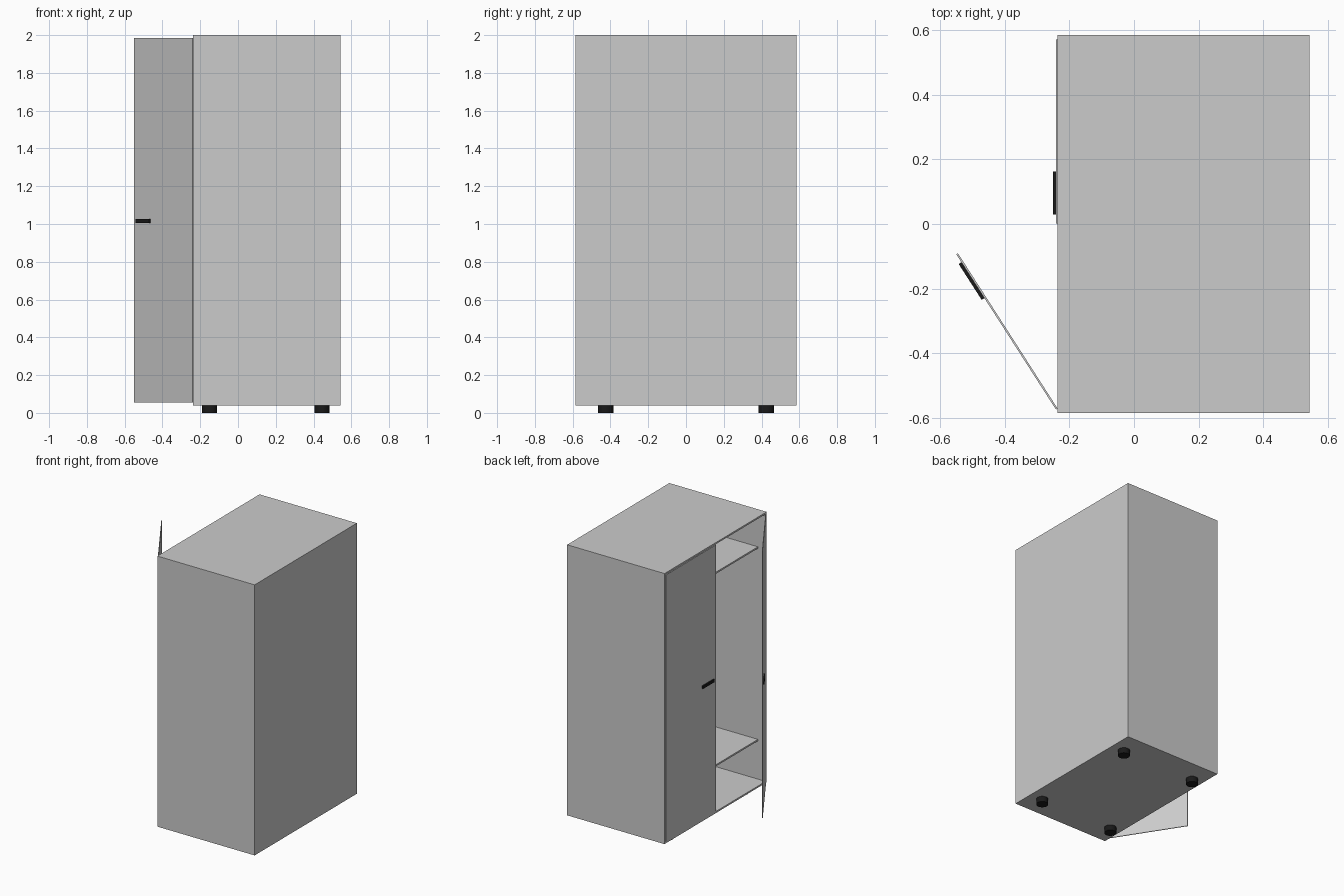
import bpy, bmesh, math
from mathutils import Matrix, Vector

if "Cube" in bpy.data.objects:
    bpy.data.objects.remove(bpy.data.objects["Cube"])

black = bpy.data.materials.new("black")
black.diffuse_color = (0.01, 0.01, 0.01, 1)
black.use_nodes = True
black.node_tree.nodes["Principled BSDF"].inputs["Base Color"].default_value = black.diffuse_color

X0, X1, HY = -0.237, 0.543, 0.585   # carcass front edge, back, half width
Z0, Z1, T = 0.04, 2.0, 0.012        # bottom, top, panel thickness


def finish(name, bm, mat=None):
    me = bpy.data.meshes.new(name)
    bm.to_mesh(me)
    bm.free()
    ob = bpy.data.objects.new(name, me)
    bpy.context.collection.objects.link(ob)
    if mat:
        me.materials.append(mat)
    return ob


def box_bm(lo, hi):
    bm = bmesh.new()
    bmesh.ops.create_cube(bm, size=1)
    lo, hi = Vector(lo), Vector(hi)
    for v in bm.verts:
        v.co = Vector((lo[i] + (v.co[i] + 0.5) * (hi[i] - lo[i]) for i in range(3)))
    return bm


def box(name, lo, hi, mat=None):
    return finish(name, box_bm(lo, hi), mat)


# carcass: box with the door side hollowed out
bm = box_bm((X0, -HY, Z0), (X1, HY, Z1))
bm.faces.ensure_lookup_table()
front = min(bm.faces, key=lambda f: f.calc_center_median().x)
bmesh.ops.inset_region(bm, faces=[front], thickness=T, use_even_offset=True)
ext = bmesh.ops.extrude_discrete_faces(bm, faces=[front])
inner = ext["faces"][0]
for v in inner.verts:
    v.co.x = X1 - T
bmesh.ops.recalc_face_normals(bm, faces=bm.faces)
finish("cabinet_carcass", bm)

# shelves with support pegs
for label, z in (("upper", 1.735), ("lower", 0.34)):
    box(label + "_shelf", (-0.175, -HY + T, z - T), (X1 - T, HY - T, z))
    for s in (-1, 1):
        for x in (-0.16, 0.48):
            ya, yb = sorted((s * (HY - T), s * (HY - T - 0.015)))
            box(label + "_shelf_peg", (x, ya, z - T - 0.01), (x + 0.012, yb, z - T), black)

# doors: built closed, then swung about their hinge edge
for label, s, angle in (("closed", 1, 0), ("open", -1, 32.7)):
    hinge = Vector((X0, s * (HY - T), 0))

    def span(a, b):
        return sorted((s * a, s * b))

    ya, yb = span(0.001, HY - T - 0.002)
    parts = [box(label + "_door", (X0 - 0.004, ya, 0.054), (X0 + 0.002, yb, 1.986))]
    ya, yb = span(0.03, 0.162)
    parts.append(box(label + "_door_handle", (X0 - 0.014, ya, 1.006),
                     (X0 - 0.004, yb, 1.026), black))
    turn = (Matrix.Translation(hinge) @ Matrix.Rotation(math.radians(angle), 4, 'Z')
            @ Matrix.Translation(-hinge))
    for p in parts:
        p.data.transform(turn)

# round feet
for x in (-0.15, 0.445):
    for y in (-0.425, 0.425):
        bm = bmesh.new()
        bmesh.ops.create_cone(bm, cap_ends=True, segments=32, radius1=0.04, radius2=0.04,
                              depth=Z0, matrix=Matrix.Translation((x, y, Z0 / 2)))
        foot = finish("foot", bm, black)
        bpy.context.view_layer.objects.active = foot
        foot.select_set(True)
        bpy.ops.object.shade_smooth_by_angle()
        foot.select_set(False)
